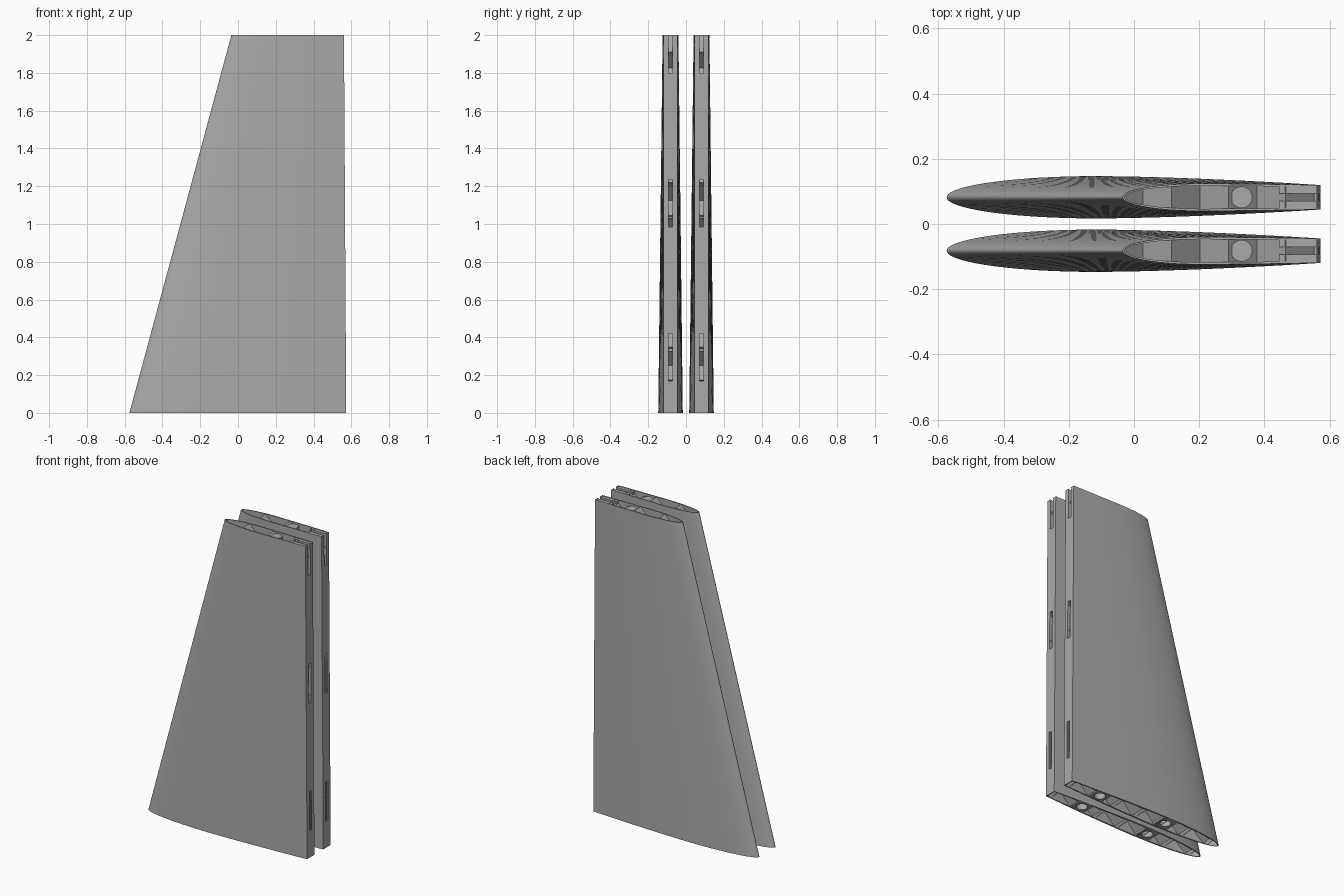
import bpy, bmesh, math
from mathutils import Vector

if "Cube" in bpy.data.objects:
    bpy.data.objects.remove(bpy.data.objects["Cube"])

HEIGHT, WALL, OFFSET = 2.0, 0.006, 0.082
grey = bpy.data.materials.new("light_grey")
grey.use_nodes = True
colour = (0.4, 0.4, 0.4, 1)
grey.diffuse_color = colour
grey.node_tree.nodes["Principled BSDF"].inputs["Base Color"].default_value = colour


# Wing planform and section
def lead(z):
    return -0.575 + 0.27 * z


def trail(z):
    return 0.573 - 0.006 * z


def half_thickness(x, z):
    u = min(max((x - lead(z)) / (trail(z) - lead(z)), 0), 1)
    peak, end = 0.065 - 0.0115 * z, 0.0375
    if u < 0.4:
        return peak * math.sqrt(max(0, 1 - (1 - u / 0.4) ** 2))
    return peak - (peak - end) * ((u - 0.4) / 0.6) ** 1.6


def make(name, bm, smooth=False):
    bmesh.ops.recalc_face_normals(bm, faces=bm.faces)
    mesh = bpy.data.meshes.new(name)
    bm.to_mesh(mesh)
    bm.free()
    mesh.materials.append(grey)
    ob = bpy.data.objects.new(name, mesh)
    bpy.context.collection.objects.link(ob)
    if smooth:
        activate(ob)
        bpy.ops.object.shade_smooth_by_angle(angle=math.radians(30))
    return ob


def activate(ob):
    bpy.ops.object.select_all(action="DESELECT")
    ob.select_set(True)
    bpy.context.view_layer.objects.active = ob


def add_box(bm, low, high):
    low, high = Vector(low), Vector(high)
    verts = bmesh.ops.create_cube(bm, size=1)["verts"]
    for v in verts:
        v.co = (low + high) / 2 + v.co * (high - low)


def add_cylinder(bm, x, radius, z0, z1, caps=True):
    verts = bmesh.ops.create_cone(bm, cap_ends=caps, segments=32, radius1=radius,
                                  radius2=radius, depth=z1 - z0)["verts"]
    bmesh.ops.translate(bm, verts=verts, vec=(x, 0, (z0 + z1) / 2))


def cut(ob, cutter):
    cutter.hide_render = True
    mod = ob.modifiers.new("cut", "BOOLEAN")
    mod.operation, mod.solver, mod.object = "DIFFERENCE", "EXACT", cutter
    activate(ob)
    bpy.ops.object.modifier_apply(modifier=mod.name)


# Hollow tapered skin, open at both ends
def section(bm, z, inset):
    x0, x1 = lead(z) + inset, trail(z) - inset
    n = 32
    xs = [x0 + (x1 - x0) * (i / n) ** 2 for i in range(n + 1)]
    top = []
    for x in xs:
        u = (x - x0) / (x1 - x0)
        outer = lead(z) + u * (trail(z) - lead(z))
        y = half_thickness(outer, z)
        top.append((x, y * (1 - inset / half_thickness(trail(z), z))))
    points = top + [(x, -y) for x, y in reversed(top[1:])]
    return [bm.verts.new((x, y, z)) for x, y in points]


bm = bmesh.new()
loops = [section(bm, 0, 0), section(bm, HEIGHT, 0),
         section(bm, HEIGHT, WALL), section(bm, 0, WALL)]
for a, b in zip(loops, loops[1:] + loops[:1]):
    for i in range(len(a)):
        j = (i + 1) % len(a)
        bm.faces.new((a[i], a[j], b[j], b[i]))
skin = make("wing_skin", bm)

# Hinge pockets along the rear edge
spans = [(0.17, 0.42), (0.985, 1.235), (1.8, 2.05)]
bm = bmesh.new()
slots = bmesh.new()
for low, high in spans:
    add_box(bm, (0.445, -0.036, low - 0.03), (0.559, 0.036, min(high + 0.03, 1.998)))
    add_box(slots, (0.435, -0.0115, low), (0.6, 0.0115, high))
hinges = make("hinge_pockets", bm)
slot_cutter = make("slot_cutter", slots)
cut(skin, slot_cutter)
cut(hinges, slot_cutter)
activate(skin)
bpy.ops.object.shade_smooth_by_angle(angle=math.radians(30))

# Crossing diagonal ribs
def rib_span(x_top, slope):
    low, high = 0.0, HEIGHT
    x_base = x_top - slope * HEIGHT
    front = (-0.56 - x_base) / (slope - 0.27)
    rear = (0.566 - x_base) / (slope + 0.006)
    if slope > 0:
        return max(low, front), min(high, rear)
    return max(low, rear), min(high, front)


bm = bmesh.new()
for slope in (1, -1):
    for k in range(-16, 17):
        x_top = 0.115 + 0.175 * k
        z0, z1 = rib_span(x_top, slope)
        if z1 - z0 < 0.02:
            continue
        pairs = []
        for i in range(13):
            z = z0 + (z1 - z0) * i / 12
            x = x_top + slope * (z - HEIGHT)
            y = max(half_thickness(x, z) - 0.003, 0.001)
            pairs.append([bm.verts.new((x, s * y, z)) for s in (-1, 1)])
        for a, b in zip(pairs, pairs[1:]):
            bm.faces.new((a[0], a[1], b[1], b[0]))
ribs = make("diagonal_ribs", bm)

# Spar tubes with square root plates and upright cell walls
bm = bmesh.new()
plates = bmesh.new()
holes = bmesh.new()
for x, top in ((-0.17, 1.0), (0.33, 1.99)):
    for radius in (0.033, 0.036):
        add_cylinder(bm, x, radius, 0.004, top, caps=False)
    add_cylinder(bm, x, 0.033, top - 0.01, top)
    y = half_thickness(x, 0) - 0.004
    add_box(plates, (x - 0.05, -y, 0.001), (x + 0.05, y, 0.02))
    add_cylinder(holes, x, 0.033, -0.1, 0.1)
tubes = make("spar_tubes", bm, True)
plates = make("root_plates", plates)
hole_cutter = make("hole_cutter", holes)
cut(plates, hole_cutter)
for helper in (slot_cutter, hole_cutter):
    bpy.data.objects.remove(helper)

# Second matching panel behind the first
for part in (skin, hinges, ribs, tubes, plates):
    twin = part.copy()
    bpy.context.collection.objects.link(twin)
    part.name, twin.name = "front_" + part.name, "back_" + part.name
    part.location.y, twin.location.y = -OFFSET, OFFSET
